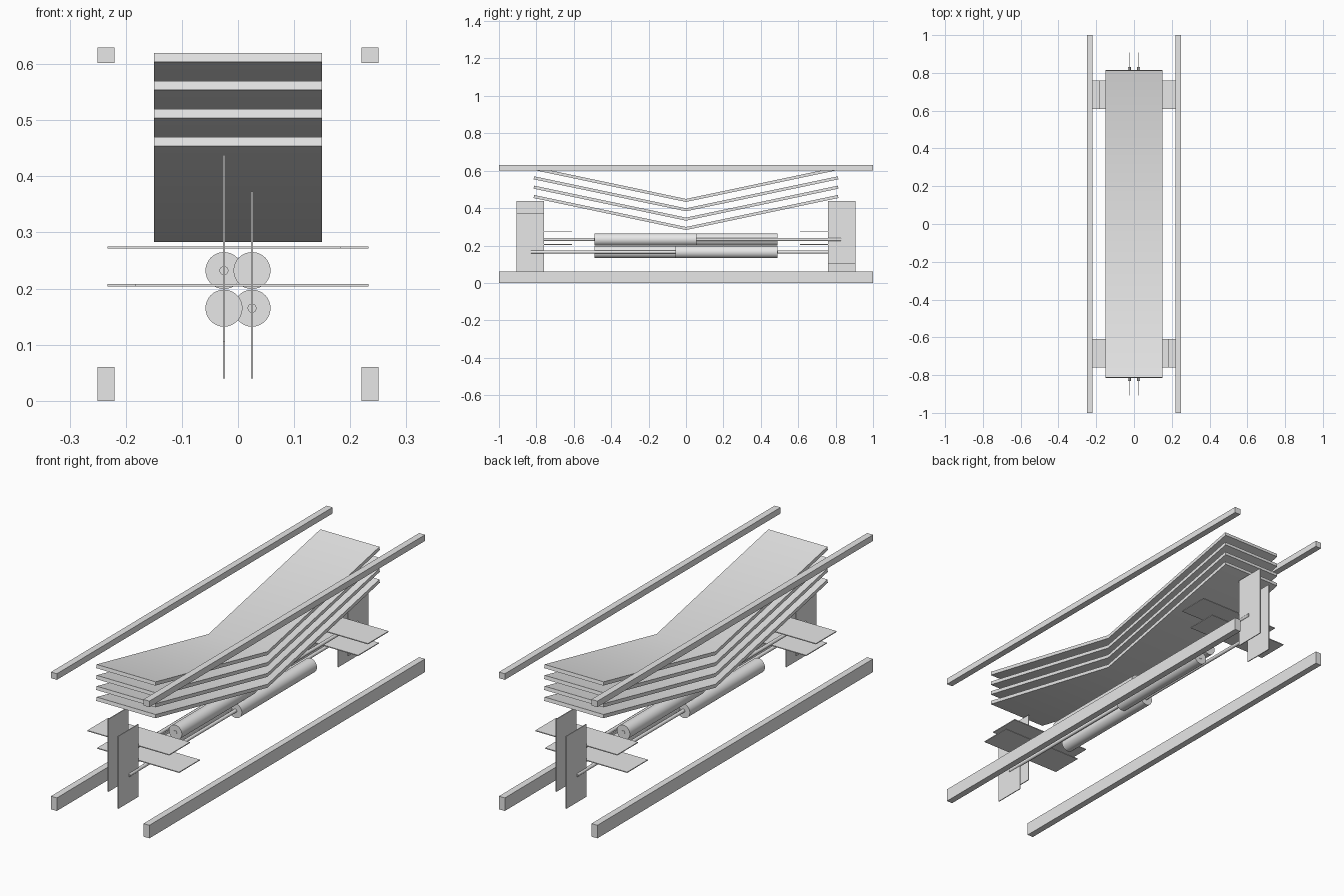
import bpy, bmesh, math
from mathutils import Matrix, Vector

cube = bpy.data.objects.get("Cube")
if cube:
    bpy.data.objects.remove(cube, do_unlink=True)

grey = bpy.data.materials.new("light_grey")
grey.use_nodes = True
grey.diffuse_color = (0.8, 0.8, 0.8, 1)
grey.node_tree.nodes["Principled BSDF"].inputs["Base Color"].default_value = (0.8, 0.8, 0.8, 1)


def finish(name, bm, smooth=False):
    bmesh.ops.recalc_face_normals(bm, faces=bm.faces[:])
    mesh = bpy.data.meshes.new(name)
    bm.to_mesh(mesh)
    bm.free()
    mesh.materials.append(grey)
    obj = bpy.data.objects.new(name, mesh)
    bpy.context.collection.objects.link(obj)
    if smooth:
        bpy.ops.object.select_all(action='DESELECT')
        obj.select_set(True)
        bpy.context.view_layer.objects.active = obj
        bpy.ops.object.shade_smooth_by_angle(angle=math.radians(30))
    return obj


def box(name, low, high):
    low, high = Vector(low), Vector(high)
    bm = bmesh.new()
    bmesh.ops.create_cube(bm, size=1, matrix=Matrix.Translation((low + high) / 2)
                          @ Matrix.Diagonal((*(high - low), 1)))
    return finish(name, bm)


def tube(name, x, z, y0, y1, radius, sides=32):
    bm = bmesh.new()
    bmesh.ops.create_cone(bm, cap_ends=True, segments=sides, radius1=radius, radius2=radius,
                          depth=abs(y1 - y0), matrix=Matrix.Translation((x, (y0 + y1) / 2, z))
                          @ Matrix.Rotation(math.pi / 2, 4, 'X'))
    return finish(name, bm, True)


def bent_panel(name, z):
    # V profile in the y-z plane, extruded across the width
    profile = [(-0.815, 0.171), (0, 0), (0.815, 0.171), (0.812, 0.187), (0, 0.016), (-0.812, 0.187)]
    bm = bmesh.new()
    rings = [[bm.verts.new((x, y, z + h)) for y, h in profile] for x in (-0.15, 0.15)]
    for a, b, c, d in ((0, 1, 4, 5), (1, 2, 3, 4)):
        for ring in rings:
            bm.faces.new([ring[i] for i in (a, b, c, d)])
    for i in range(6):
        j = (i + 1) % 6
        bm.faces.new((rings[0][i], rings[0][j], rings[1][j], rings[1][i]))
    return finish(name, bm, True)


def turned(obj, half):
    # Rear half is the front half turned about the vertical axis
    if half == "rear":
        obj.data.transform(Matrix.Rotation(math.pi, 4, 'Z'))


# Four long rails
for side, x in (("right", -0.25), ("left", 0.22)):
    box(f"lower_{side}_rail", (x, -1, 0), (x + 0.03, 1, 0.06))
    box(f"upper_{side}_rail", (x, -1, 0.602), (x + 0.03, 1, 0.63))

# Stack of bent panels
for i in range(4):
    bent_panel(f"bent_panel_{i + 1}", 0.283 + 0.05 * i)

# Pistons and end paddles, with half-turn symmetry
T = 0.002
for half in ("front", "rear"):
    for level, z, d in (("upper", 0.232, 1), ("lower", 0.165, -1)):
        turned(tube(f"{half}_{level}_cylinder", 0.025, z, -0.49 * d, 0.055 * d, 0.033), half)
        turned(tube(f"{half}_{level}_rod", 0.025, z, -0.491 * d, 0.83 * d, 0.008, 16), half)
    for level, x, z in (("low", 0.025, 0.04), ("high", -0.025, 0.105)):
        turned(box(f"{half}_{level}_upright_paddle", (x - T, -0.907, z), (x + T, -0.76, z + 0.333)), half)
    for level, x, z in (("upper", -0.233, 0.273), ("lower", -0.183, 0.206)):
        turned(box(f"{half}_{level}_flat_paddle", (x, -0.76, z - T), (x + 0.416, -0.61, z + T)), half)
